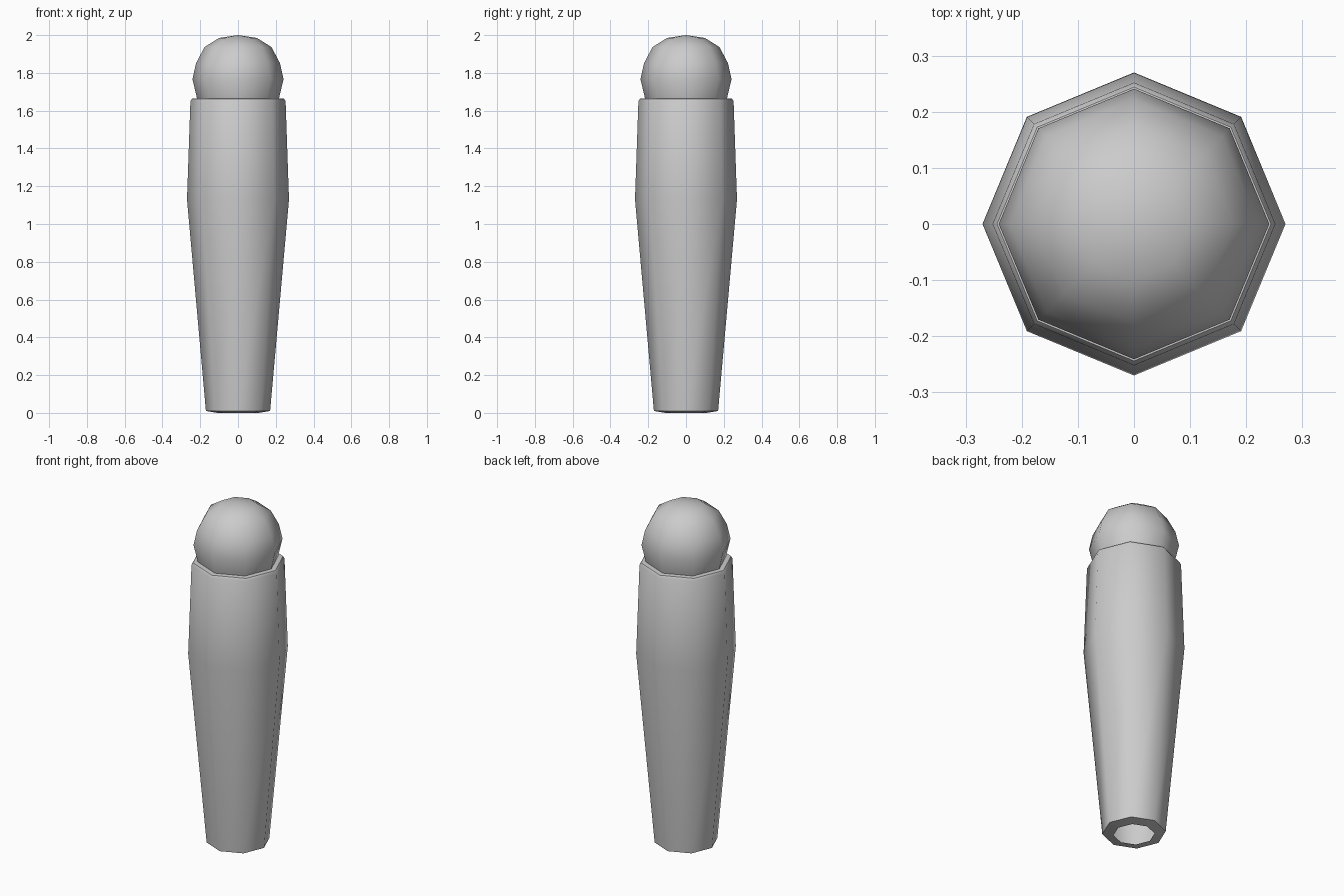
import bpy, bmesh
from math import cos, sin, pi, radians

if "Cube" in bpy.data.objects:
    bpy.data.objects.remove(bpy.data.objects["Cube"])

SIDES = 8


def lathe(name, profile):
    """Revolve (radius, z) points, bottom to top, into an eight-sided surface."""
    bm = bmesh.new()
    rings = []
    for r, z in profile:
        if r == 0:
            rings.append([bm.verts.new((0, 0, z))] * SIDES)
        else:
            rings.append([bm.verts.new((r * cos(2 * pi * i / SIDES),
                                        r * sin(2 * pi * i / SIDES), z))
                          for i in range(SIDES)])
    for low, high in zip(rings, rings[1:]):
        for i in range(SIDES):
            j = (i + 1) % SIDES
            corners = [low[i], low[j], high[j], high[i]]
            bm.faces.new(list(dict.fromkeys(corners)))
    mesh = bpy.data.meshes.new(name)
    bm.to_mesh(mesh)
    bm.free()
    obj = bpy.data.objects.new(name, mesh)
    bpy.context.collection.objects.link(obj)
    bpy.ops.object.select_all(action='DESELECT')
    obj.select_set(True)
    bpy.context.view_layer.objects.active = obj
    bpy.ops.object.shade_smooth_by_angle(angle=radians(46))
    return obj


# Tapered grip, open underneath, with a small bevelled shoulder on top
lathe("grip", [(0.11, 0.0), (0.17, 0.01), (0.27, 1.13), (0.252, 1.65),
               (0.244, 1.663), (0.217, 1.665)])

# Rounded cap rising from the shoulder
lathe("cap", [(0.217, 1.665), (0.241, 1.767), (0.222, 1.852),
              (0.177, 1.937), (0.1, 1.985), (0, 2.0)])
